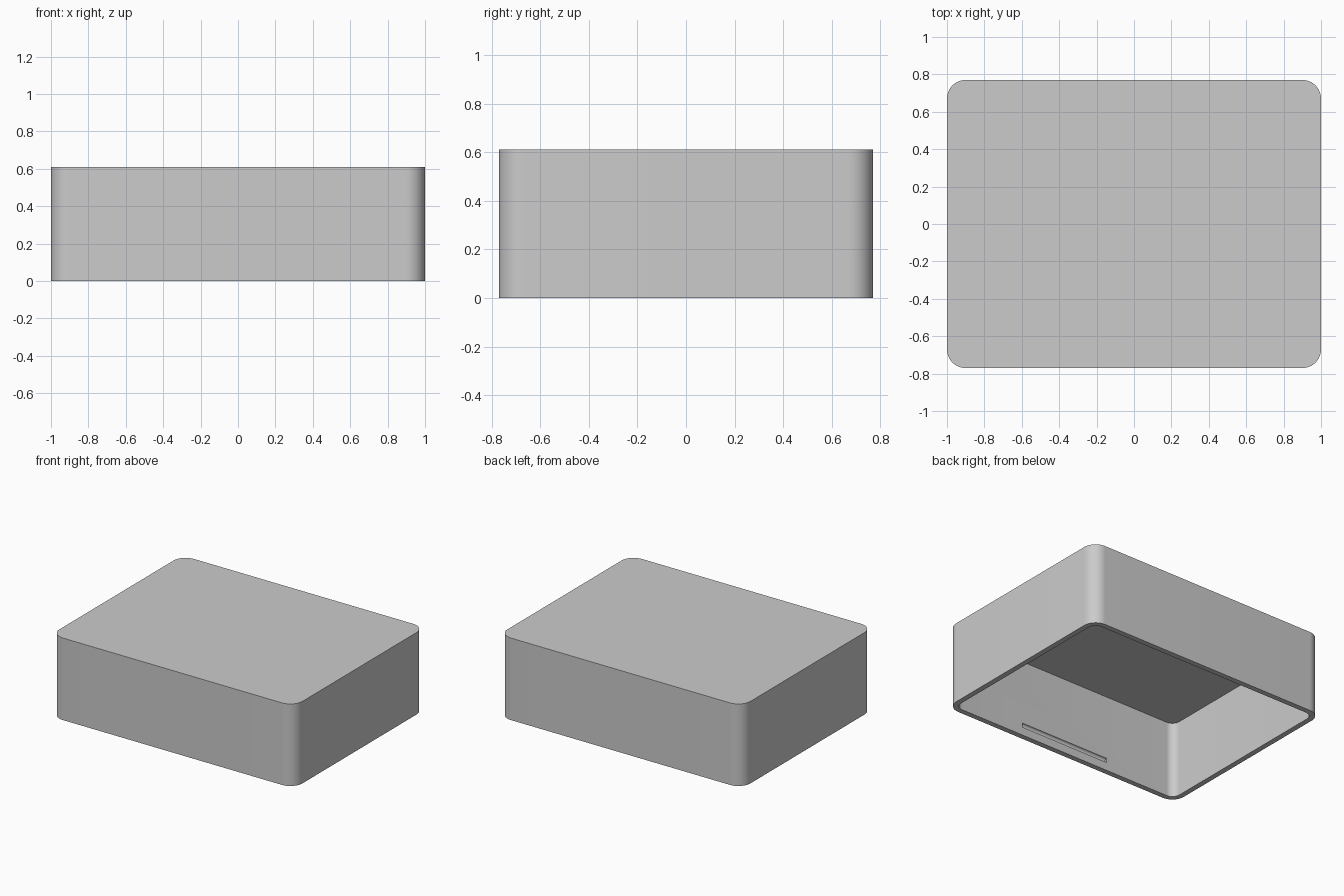
import bpy, bmesh, math

if "Cube" in bpy.data.objects:
    bpy.data.objects.remove(bpy.data.objects["Cube"], do_unlink=True)

HALF_X, HALF_Y, HEIGHT = 1.0, 0.77, 0.61
RADIUS, WALL = 0.1, 0.04
SEGMENTS = 16

grey = bpy.data.materials.new("light_grey")
grey.use_nodes = True
colour = (0.6, 0.6, 0.6, 1)
grey.diffuse_color = colour
grey.node_tree.nodes["Principled BSDF"].inputs["Base Color"].default_value = colour


def ring(bm, inset, z):
    """Rounded rectangle of vertices, inset from the outer outline."""
    r = RADIUS - inset
    verts = []
    for quarter, (sx, sy) in enumerate([(1, 1), (-1, 1), (-1, -1), (1, -1)]):
        for i in range(SEGMENTS + 1):
            a = math.pi / 2 * (quarter + i / SEGMENTS)
            verts.append(bm.verts.new((sx * (HALF_X - RADIUS) + r * math.cos(a),
                                       sy * (HALF_Y - RADIUS) + r * math.sin(a), z)))
    return verts


# Lid shell: top, outer wall, rim, inner wall and ceiling, open underneath
bm = bmesh.new()
rings = [ring(bm, 0, HEIGHT), ring(bm, 0, 0),
         ring(bm, WALL, 0), ring(bm, WALL, HEIGHT - WALL)]
for a, b in zip(rings, rings[1:]):
    for i in range(len(a)):
        j = (i + 1) % len(a)
        bm.faces.new((a[i], b[i], b[j], a[j]))
bm.faces.new(rings[0])
bm.faces.new(rings[-1])
bmesh.ops.recalc_face_normals(bm, faces=bm.faces)
mesh = bpy.data.meshes.new("lid")
bm.to_mesh(mesh)
bm.free()
mesh.materials.append(grey)
lid = bpy.data.objects.new("lid", mesh)
bpy.context.collection.objects.link(lid)

# Shallow catch grooves inside the front and back walls
for name, side in (("front", -1), ("back", 1)):
    bpy.ops.mesh.primitive_cylinder_add(
        vertices=16, radius=0.016, depth=0.74,
        location=(0, side * (HALF_Y - WALL), 0.077), rotation=(0, math.pi / 2, 0))
    cutter = bpy.context.object
    cutter.name = name + "_groove_cutter"
    cutter.data.materials.append(grey)
    cut = lid.modifiers.new(name + "_groove", "BOOLEAN")
    cut.operation = "DIFFERENCE"
    cut.solver = "EXACT"
    cut.object = cutter
    bpy.ops.object.select_all(action="DESELECT")
    lid.select_set(True)
    bpy.context.view_layer.objects.active = lid
    bpy.ops.object.modifier_apply(modifier=cut.name)
    bpy.data.objects.remove(cutter, do_unlink=True)

# Smooth rounded corners, sharp rims
bpy.ops.object.shade_smooth_by_angle(angle=math.radians(30))
